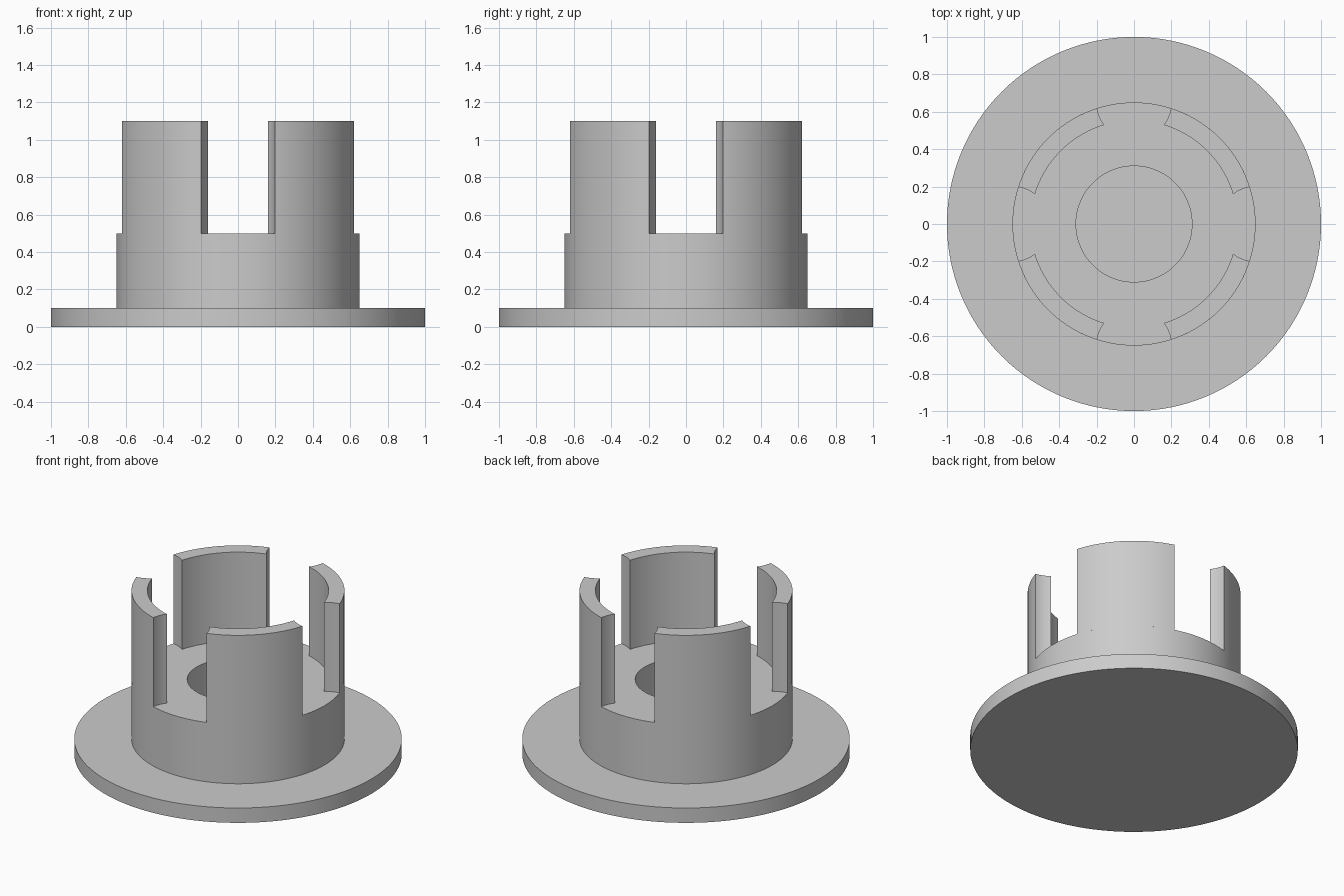
import bpy, bmesh
from math import sin, cos, pi, acos, atan2, radians

cube = bpy.data.objects.get("Cube")
if cube:
    bpy.data.objects.remove(cube, do_unlink=True)

SEGMENTS = 128
HUB_R, INNER_R, BORE_R = 0.65, 0.553, 0.31
NOTCH_R = 0.2                       # round notches centred on the hub wall
BASE_Z, HUB_Z, TOP_Z = 0.1, 0.5, 1.1

grey = bpy.data.materials.new("plain grey")
grey.use_nodes = True
colour = (0.6, 0.6, 0.6, 1)
grey.diffuse_color = colour
grey.node_tree.nodes["Principled BSDF"].inputs["Base Color"].default_value = colour


def finish(bm, name):
    bmesh.ops.recalc_face_normals(bm, faces=bm.faces)
    mesh = bpy.data.meshes.new(name)
    bm.to_mesh(mesh)
    bm.free()
    obj = bpy.data.objects.new(name, mesh)
    bpy.context.collection.objects.link(obj)
    mesh.materials.append(grey)
    bpy.ops.object.select_all(action="DESELECT")
    obj.select_set(True)
    bpy.context.view_layer.objects.active = obj
    bpy.ops.object.shade_smooth_by_angle(angle=radians(30))
    return obj


def arc(cx, cy, radius, start, end, steps):
    angles = [start + (end - start) * i / steps for i in range(steps + 1)]
    return [(cx + radius * cos(a), cy + radius * sin(a)) for a in angles]


# Flange and hub with a blind bore, turned from one profile
profile = [(0, 0), (1, 0), (1, BASE_Z), (HUB_R, BASE_Z), (HUB_R, HUB_Z),
           (BORE_R, HUB_Z), (BORE_R, BASE_Z), (0, BASE_Z)]
bm = bmesh.new()
verts = [bm.verts.new((r, 0, z)) for r, z in profile]
edges = [bm.edges.new(pair) for pair in zip(verts, verts[1:])]
bmesh.ops.spin(bm, geom=verts + edges, cent=(0, 0, 0), axis=(0, 0, 1),
               angle=2 * pi, steps=SEGMENTS)
bmesh.ops.remove_doubles(bm, verts=bm.verts, dist=1e-4)
finish(bm, "flanged_hub")


# Four curved prongs, their ends scooped by the round notches
def crossing(radius):
    """Angle from a notch's centre line at which it meets a wall."""
    return acos((radius ** 2 + HUB_R ** 2 - NOTCH_R ** 2) / (2 * radius * HUB_R))


def notch_angle(radius):
    """Same crossing, measured about a notch centred on the x axis."""
    a = crossing(radius)
    return atan2(radius * sin(a), radius * cos(a) - HUB_R)


a_out, a_in = crossing(HUB_R), crossing(INNER_R)
b_out, b_in = notch_angle(HUB_R), notch_angle(INNER_R)
outer = arc(0, 0, HUB_R, a_out, pi / 2 - a_out, 24)
far_end = arc(0, HUB_R, NOTCH_R, pi / 2 - b_out, pi / 2 - b_in, 8)
inner = arc(0, 0, INNER_R, pi / 2 - a_in, a_in, 24)
near_end = arc(HUB_R, 0, NOTCH_R, b_in, b_out, 8)
outline = outer[:-1] + far_end[:-1] + inner[:-1] + near_end[:-1]

names = ["back_left", "back_right", "front_right", "front_left"]
for i, name in enumerate(names):
    bm = bmesh.new()
    face = bm.faces.new([bm.verts.new((x, y, HUB_Z)) for x, y in outline])
    raised = bmesh.ops.extrude_face_region(bm, geom=[face])["geom"]
    for v in raised:
        if isinstance(v, bmesh.types.BMVert):
            v.co.z = TOP_Z
    prong = finish(bm, name + "_prong")
    prong.rotation_euler.z = i * pi / 2
